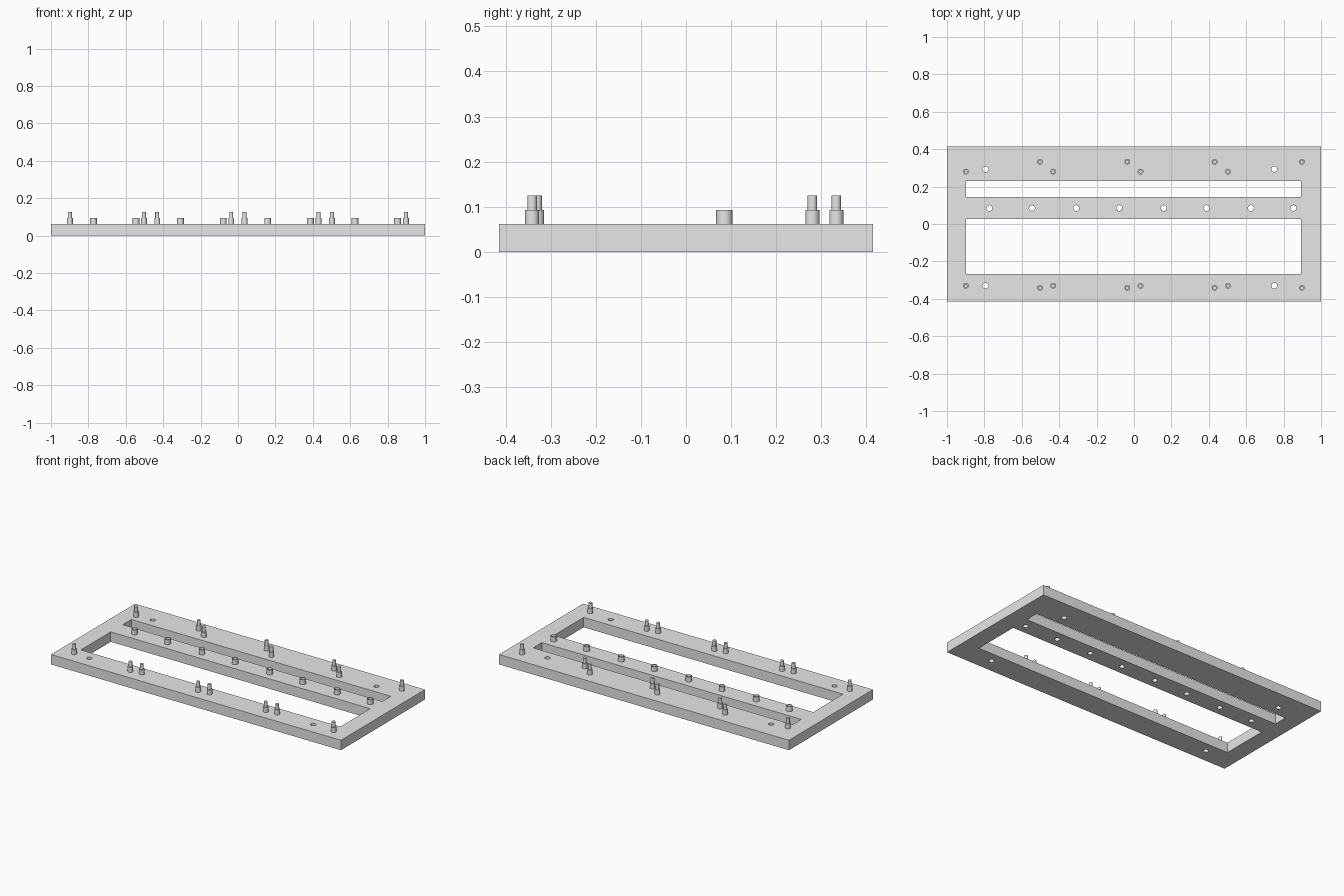
import bpy, bmesh, math
from mathutils import Matrix

cube = bpy.data.objects.get("Cube")
if cube:
    bpy.data.objects.remove(cube, do_unlink=True)

TOP = 0.062          # plate thickness
HALF_Y = 0.414
HOLE_R = 0.0155

grey = bpy.data.materials.new("light_grey")
grey.use_nodes = True
grey.diffuse_color = (0.8, 0.8, 0.8, 1)
grey.node_tree.nodes["Principled BSDF"].inputs["Base Color"].default_value = (0.8, 0.8, 0.8, 1)


def add_box(bm, x0, x1, y0, y1, z0, z1):
    size = Matrix.Diagonal((x1 - x0, y1 - y0, z1 - z0, 1))
    centre = Matrix.Translation(((x0 + x1) / 2, (y0 + y1) / 2, (z0 + z1) / 2))
    bmesh.ops.create_cube(bm, size=1, matrix=centre @ size)


def add_cylinder(bm, x, y, r, z0, z1):
    bmesh.ops.create_cone(bm, cap_ends=True, segments=32, radius1=r, radius2=r,
                          depth=z1 - z0, matrix=Matrix.Translation((x, y, (z0 + z1) / 2)))


def finish(bm, name):
    mesh = bpy.data.meshes.new(name)
    bm.to_mesh(mesh)
    bm.free()
    mesh.materials.append(grey)
    obj = bpy.data.objects.new(name, mesh)
    bpy.context.collection.objects.link(obj)
    return obj


def select(obj):
    bpy.ops.object.select_all(action='DESELECT')
    obj.select_set(True)
    bpy.context.view_layer.objects.active = obj


def cut(obj, cutter):
    select(obj)
    mod = obj.modifiers.new("cut", 'BOOLEAN')
    mod.operation = 'DIFFERENCE'
    mod.solver = 'EXACT'
    mod.object = cutter
    bpy.ops.object.modifier_apply(modifier=mod.name)


BAR_Y = 0.085
bar_xs = (-0.773, -0.545, -0.308, -0.079, 0.159, 0.387, 0.625, 0.853)

# Cutter: two long windows, bar holes and four mounting holes
bm = bmesh.new()
add_box(bm, -0.897, 0.893, 0.145, 0.23, -0.1, 0.2)
add_box(bm, -0.897, 0.893, -0.267, 0.027, -0.1, 0.2)
for x in bar_xs:
    add_cylinder(bm, x, BAR_Y, HOLE_R, -0.1, 0.2)
for x in (-0.794, 0.75):
    for y in (0.293, -0.33):
        add_cylinder(bm, x, y, HOLE_R, -0.1, 0.2)
cutter = finish(bm, "hole_cutter")
cutter.hide_render = True

# Base plate
bm = bmesh.new()
add_box(bm, -1, 1, -HALF_Y, HALF_Y, 0, TOP)
plate = finish(bm, "frame_plate")
cut(plate, cutter)

# Hollow standoffs along the inner bar
bm = bmesh.new()
for x in bar_xs:
    add_cylinder(bm, x, BAR_Y, 0.018, TOP, 0.093)
standoffs = finish(bm, "bar_standoffs")
cut(standoffs, cutter)
bpy.data.objects.remove(cutter, do_unlink=True)

# Stepped pegs: four pairs on each long rail
bm = bmesh.new()
for i in range(4):
    left_x = -0.899 + i * 0.467
    right_x = -0.503 + i * 0.467
    for x, y in ((left_x, 0.28), (right_x, 0.333), (left_x, -0.33), (right_x, -0.341)):
        add_cylinder(bm, x, y, 0.0155, TOP - 0.01, 0.093)
        add_cylinder(bm, x, y, 0.0105, 0.085, 0.125)
pegs = finish(bm, "rail_pegs")

for obj in (plate, standoffs, pegs):
    select(obj)
    bpy.ops.object.shade_smooth_by_angle(angle=math.radians(30))
